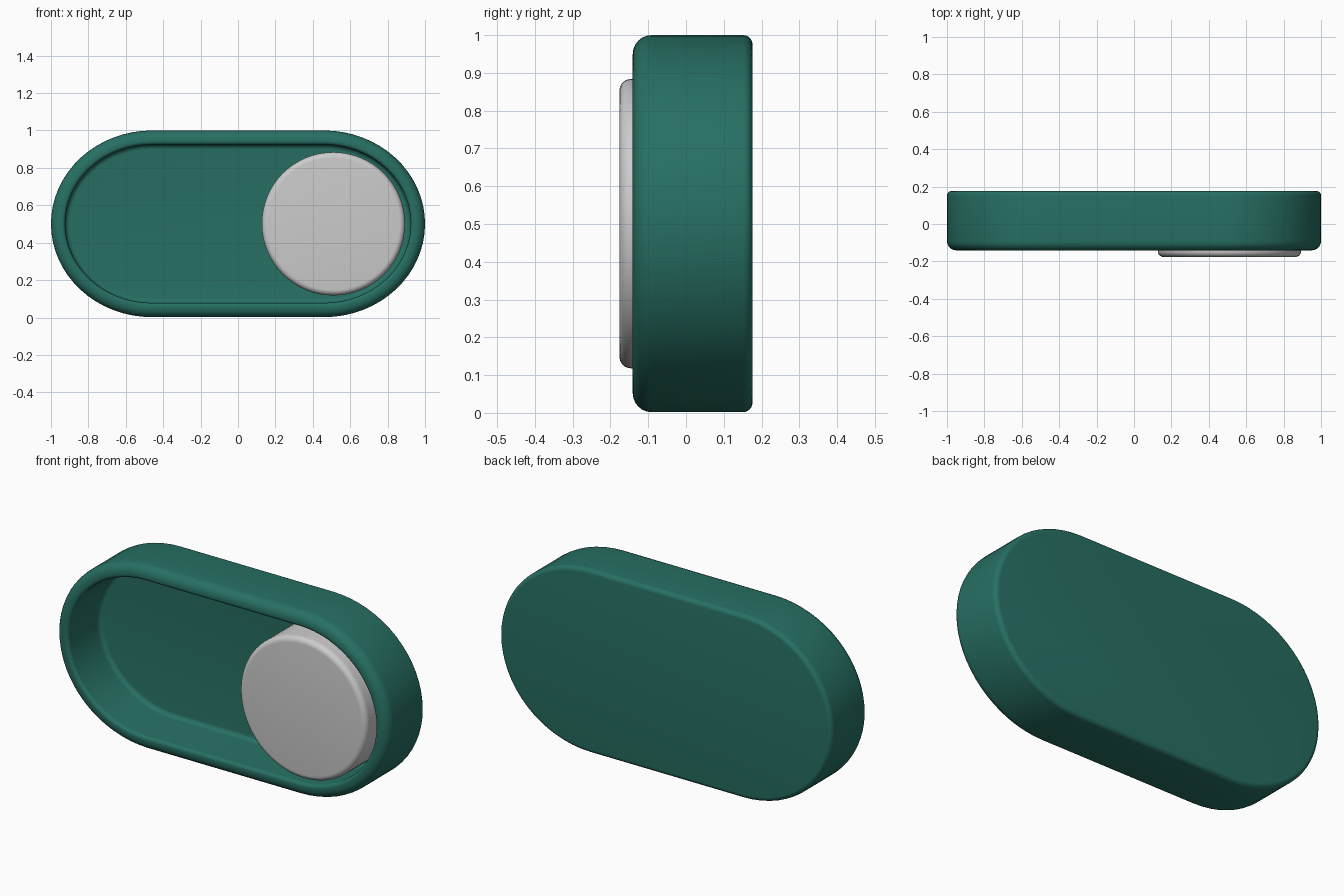
import bpy, bmesh
from math import sin, cos, pi, hypot

if "Cube" in bpy.data.objects:
    bpy.data.objects.remove(bpy.data.objects["Cube"])

ZC, HALF_H, CAP = 0.501, 0.499, 0.54   # outline centre, half height, end cap length
SEG = 32


def outline(inset, y):
    """Rounded pill outline in the xz plane, moved inward by inset."""
    pts = []
    for side in (1, -1):
        for i in range(SEG + 1):
            a = -pi / 2 + pi * i / SEG
            nx, nz = cos(a) / CAP, sin(a) / HALF_H
            n = hypot(nx, nz)
            x = (1 - CAP) + CAP * cos(a) - inset * nx / n
            z = HALF_H * sin(a) - inset * nz / n
            pts.append((side * x, y, ZC + side * z))
    return pts


def arc(ci, cy, r, a0, a1, n=6):
    """Rounded corner of the wall section as (inset, y) pairs."""
    return [(ci + r * cos(a0 + (a1 - a0) * k / n), cy + r * sin(a0 + (a1 - a0) * k / n))
            for k in range(n + 1)]


def finish(name, bm, color=None, angle=40):
    bmesh.ops.recalc_face_normals(bm, faces=bm.faces)
    me = bpy.data.meshes.new(name)
    bm.to_mesh(me)
    bm.free()
    ob = bpy.data.objects.new(name, me)
    bpy.context.collection.objects.link(ob)
    if color:
        mat = bpy.data.materials.new(name + "_paint")
        mat.diffuse_color = color
        mat.use_nodes = True
        mat.node_tree.nodes["Principled BSDF"].inputs["Base Color"].default_value = mat.diffuse_color
        me.materials.append(mat)
    bpy.context.view_layer.objects.active = ob
    ob.select_set(True)
    bpy.ops.object.shade_smooth_by_angle(angle=angle * pi / 180)
    ob.select_set(False)
    return ob


# Tray: wall section swept round the pill outline, closed by back and floor
BACK, FRONT, FLOOR, WALL = 0.176, -0.141, 0.13, 0.076
section = (arc(0.025, BACK - 0.025, 0.025, pi / 2, pi)
           + arc(0.05, FRONT + 0.05, 0.05, pi, 1.5 * pi)
           + arc(WALL - 0.018, FRONT + 0.018, 0.018, -pi / 2, 0)
           + arc(WALL + 0.025, FLOOR - 0.025, 0.025, pi, pi / 2))
bm = bmesh.new()
rings = [[bm.verts.new(p) for p in outline(i, y)] for i, y in section]
for r0, r1 in zip(rings, rings[1:]):
    n = len(r0)
    for k in range(n):
        bm.faces.new((r0[k], r0[(k + 1) % n], r1[(k + 1) % n], r1[k]))
bm.faces.new(rings[0])
bm.faces.new(rings[-1])
finish("switch_tray", bm, (0.02, 0.16, 0.125, 1))

# Knob: round disc with a softened front edge, resting on the tray floor
R, KX, KFRONT, B = 0.383, 0.51, -0.176, 0.03
profile = [(R, FLOOR)] + [(R - B + B * cos(a), KFRONT + B - B * sin(a))
                          for a in (pi / 2 * k / 6 for k in range(7))]
bm = bmesh.new()
N = 64
rings = [[bm.verts.new((KX + r * cos(2 * pi * k / N), y, ZC + r * sin(2 * pi * k / N)))
          for k in range(N)] for r, y in profile]
for r0, r1 in zip(rings, rings[1:]):
    for k in range(N):
        bm.faces.new((r0[k], r0[(k + 1) % N], r1[(k + 1) % N], r1[k]))
bm.faces.new(rings[0])
bm.faces.new(rings[-1])
finish("switch_knob", bm)
